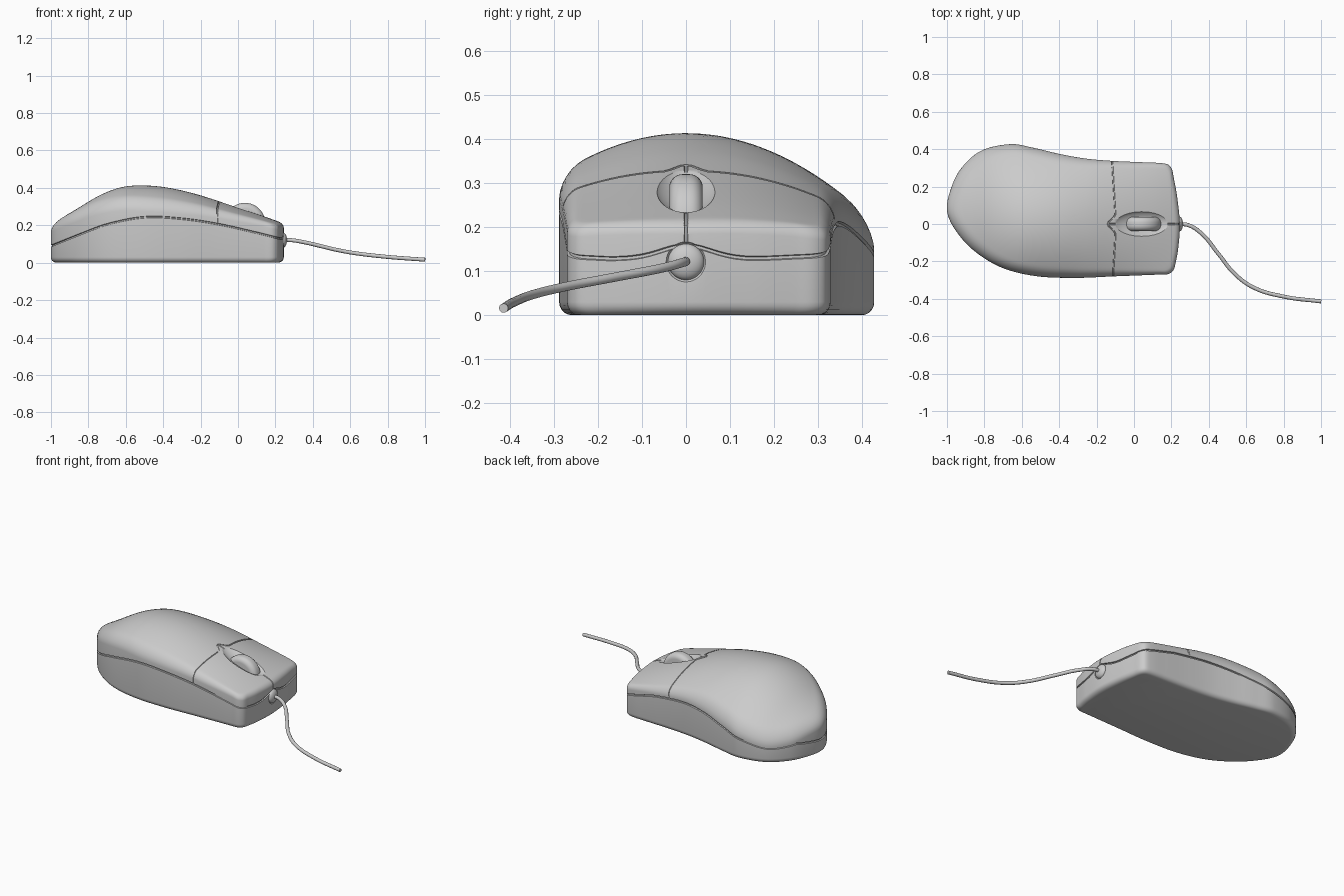
import bpy, bmesh, math
from mathutils import Vector

if "Cube" in bpy.data.objects:
    bpy.data.objects.remove(bpy.data.objects["Cube"])


def spline(ts, vs, t):
    """Smooth curve through (ts, vs), evaluated at t."""
    t = min(max(t, ts[0]), ts[-1])
    i = 0
    while i < len(ts) - 2 and t > ts[i + 1]:
        i += 1

    def slope(j):
        a, b = max(j - 1, 0), min(j + 1, len(ts) - 1)
        return (vs[b] - vs[a]) / (ts[b] - ts[a])
    h = ts[i + 1] - ts[i]
    u = (t - ts[i]) / h
    return ((2*u**3 - 3*u**2 + 1) * vs[i] + (u**3 - 2*u**2 + u) * h * slope(i)
            + (3*u**2 - 2*u**3) * vs[i + 1] + (u**3 - u**2) * h * slope(i + 1))


# Plan outline of the body
OUTLINE = [(-1, .07), (-.985, .17), (-.93, .29), (-.82, .39), (-.66, .427), (-.54, .408),
           (-.395, .374), (-.26, .35), (-.11, .337), (.05, .33), (.15, .325), (.185, .316),
           (.203, .292), (.212, .25), (.23, .15), (.245, 0), (.236, -.135), (.222, -.21),
           (.211, -.247), (.185, -.267), (.14, -.27), (-.11, -.28), (-.315, -.288),
           (-.53, -.278), (-.715, -.23), (-.865, -.135), (-.96, -.025)]
# Side profile of the crown, crosswise curvature, edge radius and shell seam
CROWN = ([-1, -.95, -.87, -.74, -.63, -.53, -.4, -.25, -.115, .1, .25],
         [.215, .237, .283, .36, .402, .413, .405, .374, .333, .262, .208])
CURVE = ([-1, -.5, -.1, .25], [.9, 1.1, .7, .25])
RADIUS = ([-1, -.4, .1, .25], [.05, .05, .028, .025])
SEAM = ([-1, -.85, -.7, -.5, -.3, -.1, .1, .23],
        [.09, .15, .205, .243, .235, .205, .16, .128])


def top(x, y):
    return spline(*CROWN, x) - spline(*CURVE, x) * y * y


def seam(x, y):
    z = spline(*SEAM, x)
    if x > .2:
        z += .03 * math.exp(-(y / .08) ** 2)
    return min(z, top(x, y) - spline(*RADIUS, x) - .014)


def finish(name, bm, smooth=True):
    bmesh.ops.recalc_face_normals(bm, faces=bm.faces[:])
    me = bpy.data.meshes.new(name)
    bm.to_mesh(me)
    bm.free()
    ob = bpy.data.objects.new(name, me)
    bpy.context.collection.objects.link(ob)
    if smooth:
        shade(ob)
    return ob


def shade(ob):
    bpy.ops.object.select_all(action='DESELECT')
    ob.select_set(True)
    bpy.context.view_layer.objects.active = ob
    bpy.ops.object.shade_smooth_by_angle(angle=math.radians(35))


def tube(name, pts, radius, res=3, kind='POLY'):
    """Round capped tube along a path, turned into a mesh."""
    cu = bpy.data.curves.new(name, 'CURVE')
    cu.dimensions = '3D'
    cu.bevel_depth, cu.bevel_resolution, cu.use_fill_caps = radius, res, True
    if kind == 'BEZIER':
        sp = cu.splines.new('BEZIER')
        sp.bezier_points.add(len(pts) - 1)
        for b, p in zip(sp.bezier_points, pts):
            b.co = p
            b.handle_left_type = b.handle_right_type = 'AUTO'
    else:
        sp = cu.splines.new('POLY')
        sp.points.add(len(pts) - 1)
        for b, p in zip(sp.points, pts):
            b.co = (*p, 1)
    tmp = bpy.data.objects.new(name + "_path", cu)
    bpy.context.collection.objects.link(tmp)
    bpy.context.view_layer.update()
    me = bpy.data.meshes.new_from_object(tmp.evaluated_get(bpy.context.evaluated_depsgraph_get()))
    bpy.data.objects.remove(tmp)
    bm = bmesh.new()
    bm.from_mesh(me)
    bmesh.ops.remove_doubles(bm, verts=bm.verts[:], dist=1e-5)
    return finish(name, bm)


# Sample the closed outline by chord length
n = len(OUTLINE)
loop = [OUTLINE[i % n] for i in range(-2, n + 3)]
ts = [0]
for a, b in zip(loop, loop[1:]):
    ts.append(ts[-1] + math.dist(a, b))
xs, ys = [p[0] for p in loop], [p[1] for p in loop]
rim = []
for i in range(2, n + 2):
    for k in range(8):
        t = ts[i] + (ts[i + 1] - ts[i]) * k / 8
        rim.append((spline(ts, xs, t), spline(ts, ys, t)))


def spine(x):
    return Vector((-.35 + .6 * (x + .375), .03))


def inward(p, s):
    """Move a rim point towards the spine, ending in the middle at s = 1."""
    p, q = Vector(p), spine(p[0])
    return p + (q.lerp(Vector((-.35, .03)), s) - p) * s


def reach(p, d):
    return d / (spine(p[0]) - Vector(p)).length


# Body shell: rings from the flat base, up the wall and seam groove, over the crown
bm = bmesh.new()
rings = []


def ring(fn):
    rings.append([bm.verts.new(fn(p)) for p in rim])


def wall(d, zfn):
    ring(lambda p: (*inward(p, reach(p, d)), zfn(p)))


for k in range(6):
    a = k * math.pi / 10
    wall(.03 * (1 - math.sin(a)), lambda p: .03 * (1 - math.cos(a)))
for d, dz in ((0, -.005), (.007, -.003), (.007, .003), (0, .005)):
    wall(d, lambda p: seam(*p) + dz)
STEPS, CROWN_RINGS = 6, 22
for k in range(STEPS + 1):
    a = k * math.pi / 2 / STEPS

    def edge(p):
        r = spline(*RADIUS, p[0])
        q = inward(p, reach(p, r * (1 - math.cos(a))))
        return (*q, top(*q) - r * (1 - math.sin(a)))
    ring(edge)
for k in range(1, CROWN_RINGS):
    def crown(p):
        s0 = reach(p, spline(*RADIUS, p[0]))
        q = inward(p, s0 + (1 - s0) * k / CROWN_RINGS)
        return (*q, top(*q))
    ring(crown)
for lo, hi in zip(rings, rings[1:]):
    for i in range(len(rim)):
        j = (i + 1) % len(rim)
        bm.faces.new((lo[i], lo[j], hi[j], hi[i]))
bm.faces.new(rings[0])
apex = bm.verts.new((-.35, .03, top(-.35, .03)))
for i in range(len(rim)):
    bm.faces.new((rings[-1][i], rings[-1][(i + 1) % len(rim)], apex))
body = finish("mouse_body", bm, False)

# Button gap cutters: across the back of the buttons, and down the middle
across = [(-.112, -.281, .212), (-.112, -.281, top(-.11, .28) - .03)]
for x, y in [(-.111, -.272), (-.111, -.25), (-.108, -.2), (-.105, -.15), (-.102, -.1), (-.1, -.05),
             (-.11, -.035), (-.135, -.012), (-.14, 0), (-.135, .012), (-.11, .035), (-.1, .05),
             (-.103, .1), (-.106, .15), (-.109, .2), (-.112, .25), (-.115, .3), (-.116, .327)]:
    e = .009 if y in (-.272, .327) else 0
    across.append((x, y, top(x, y) - e))
across += [(-.117, .337, top(-.11, .337) - .03), (-.117, .337, .215)]
middle = [(x, 0, top(x, 0)) for x in (-.14, -.1, -.05, 0, .05, .1, .15, .2, .222)]
middle += [(.238, 0, top(.238, 0) - .007), (.245, 0, .182), (.245, 0, .166)]
cutters = [tube("button_gap_cutter", across, .0045, 1), tube("split_gap_cutter", middle, .0042, 1)]


def disc(name, r, depth, bevel):
    """Wheel shaped disc on the y axis, with rounded rims."""
    bm = bmesh.new()
    bmesh.ops.create_cone(bm, cap_ends=True, segments=56, radius1=r, radius2=r, depth=depth)
    if bevel:
        rims = [e for e in bm.edges if abs(e.verts[0].co.z - e.verts[1].co.z) < 1e-5]
        bmesh.ops.bevel(bm, geom=rims, offset=bevel, segments=6, profile=.5, affect='EDGES')
    for v in bm.verts:
        x, y, z = v.co
        v.co = (x + .037, z, y + .211)
    return finish(name, bm)


def ball(name, loc, scale, tilt=0):
    bm = bmesh.new()
    bmesh.ops.create_uvsphere(bm, u_segments=48, v_segments=24, radius=1)
    ca, sa = math.cos(tilt), math.sin(tilt)
    for v in bm.verts:
        x, y, z = (c * s for c, s in zip(v.co, scale))
        v.co = (loc[0] + x * ca + z * sa, loc[1] + y, loc[2] - x * sa + z * ca)
    return finish(name, bm)


# Wheel dish, wheel slot and cable socket cutters
cutters.append(ball("dish_cutter", (.045, 0, top(.045, 0) + .018), (.165, .074, .042), .33))
cutters.append(disc("slot_cutter", .114, .085, .02))
cutters.append(ball("socket_cutter", (.248, 0, .121), (.02, .046, .046)))
for c in cutters:
    m = body.modifiers.new(c.name, 'BOOLEAN')
    m.operation, m.solver, m.object = 'DIFFERENCE', 'EXACT', c
bpy.context.view_layer.update()
cut = bpy.data.meshes.new_from_object(body.evaluated_get(bpy.context.evaluated_depsgraph_get()))
body.modifiers.clear()
body.data = cut
for c in cutters:
    bpy.data.objects.remove(c)
shade(body)

# Scroll wheel
disc("scroll_wheel", .109, .076, .03)

# Cable grommet and cable
ball("cable_grommet", (.24, 0, .121), (.022, .041, .041))
tube("cable", [(.235, 0, .122), (.29, -.006, .12), (.36, -.05, .108), (.45, -.158, .087),
               (.54, -.268, .066), (.64, -.34, .049), (.8, -.388, .031), (1, -.414, .016)],
     .0105, 4, 'BEZIER')
